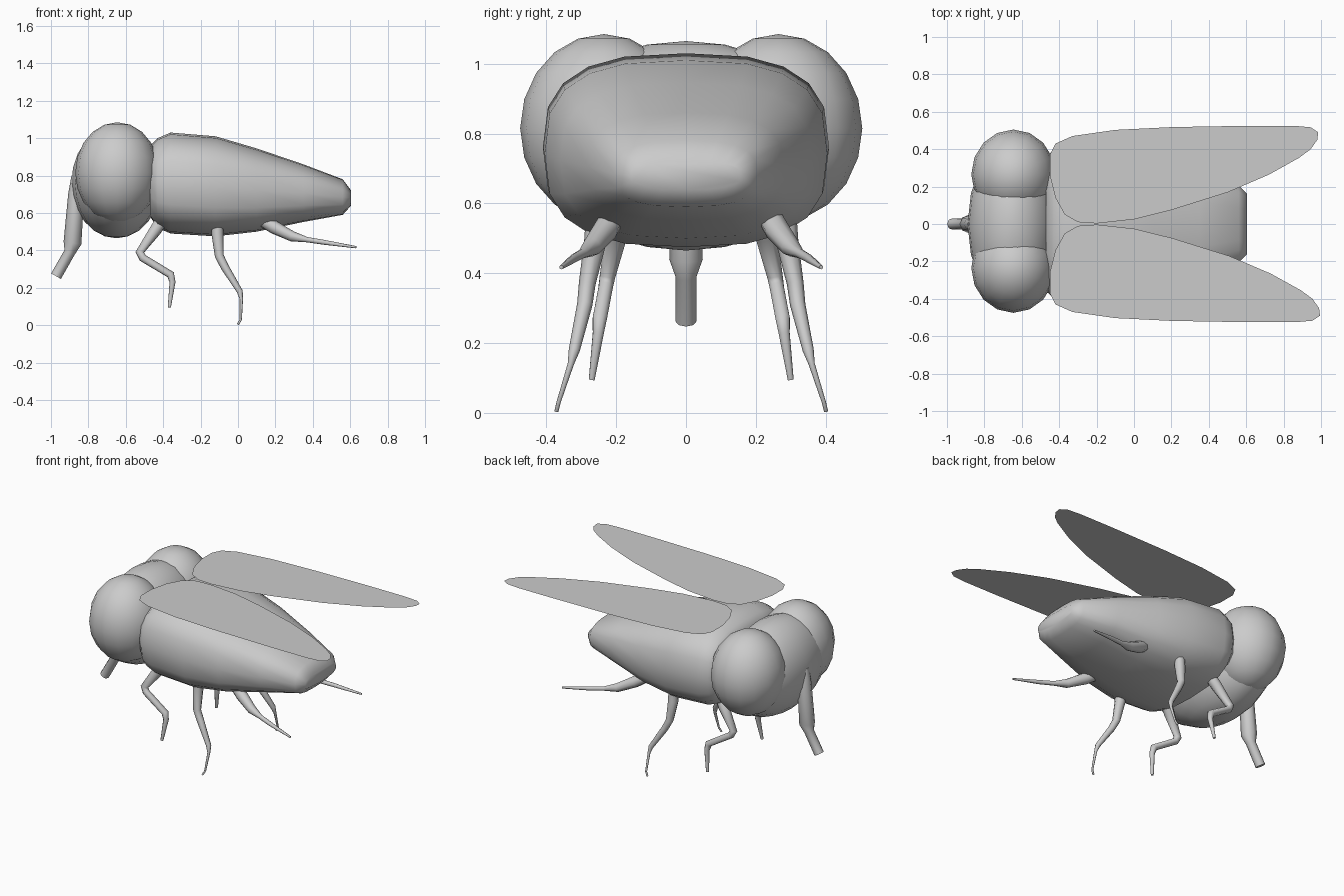
import bpy, bmesh, math

if "Cube" in bpy.data.objects:
    bpy.data.objects.remove(bpy.data.objects["Cube"])

MID = 0.015  # plane of symmetry for eyes and legs


def finish(bm, name, smooth=True):
    mesh = bpy.data.meshes.new(name)
    bm.to_mesh(mesh)
    bm.free()
    for p in mesh.polygons:
        p.use_smooth = smooth
    ob = bpy.data.objects.new(name, mesh)
    bpy.context.collection.objects.link(ob)
    return ob


def ellipsoid(name, centre, radii, seg, rings):
    bm = bmesh.new()
    bmesh.ops.create_uvsphere(bm, u_segments=seg, v_segments=rings, radius=1)
    bmesh.ops.scale(bm, vec=radii, verts=bm.verts)
    bmesh.ops.translate(bm, vec=centre, verts=bm.verts)
    return finish(bm, name)


def tube(name, points):
    """Tapered tube through (x, y, z, radius) points."""
    cu = bpy.data.curves.new(name, 'CURVE')
    cu.dimensions = '3D'
    cu.bevel_depth = 1.0
    cu.bevel_resolution = 2
    cu.use_fill_caps = True
    sp = cu.splines.new('POLY')
    sp.points.add(len(points) - 1)
    for p, (x, y, z, r) in zip(sp.points, points):
        p.co = (x, y, z, 1)
        p.radius = r
    sp.use_smooth = True
    ob = bpy.data.objects.new(name, cu)
    bpy.context.collection.objects.link(ob)
    return ob


def spow(v, e):
    return math.copysign(abs(v) ** e, v)


# Body: rounded-box sections (x, half width, bottom, top) lofted to the tail
sections = [(-0.47, 0.36, 0.58, 0.96), (-0.43, 0.395, 0.52, 1.0),
            (-0.36, 0.41, 0.49, 1.03), (-0.12, 0.405, 0.475, 1.01),
            (0.10, 0.36, 0.50, 0.945), (0.35, 0.28, 0.552, 0.86),
            (0.56, 0.205, 0.59, 0.78), (0.605, 0.16, 0.64, 0.72)]
N = 20
bm = bmesh.new()
rings = []
for x, hy, z0, z1 in sections:
    ring = []
    for i in range(N):
        a = 2 * math.pi * i / N
        ring.append(bm.verts.new((x, hy * spow(math.cos(a), 0.72),
                                  (z0 + z1) / 2 + (z1 - z0) / 2 * spow(math.sin(a), 0.72))))
    rings.append(ring)
for r0, r1 in zip(rings, rings[1:]):
    for i in range(N):
        j = (i + 1) % N
        bm.faces.new((r0[i], r0[j], r1[j], r1[i]))
bm.faces.new(rings[0])
bm.faces.new(rings[-1])
bmesh.ops.recalc_face_normals(bm, faces=bm.faces)
finish(bm, "body")

# Head and eyes
ellipsoid("head", (-0.65, 0, 0.765), (0.24, 0.43, 0.30), 16, 12)
for side, s in (("left", -1), ("right", 1)):
    ellipsoid(side + "_eye", (-0.645, MID + s * 0.25, 0.815), (0.225, 0.24, 0.27), 16, 10)

# Proboscis
tube("proboscis", [(-0.86, 0, 0.80, 0.03), (-0.865, 0, 0.70, 0.043), (-0.885, 0, 0.44, 0.048),
                   (-0.90, 0, 0.39, 0.03), (-0.973, 0, 0.262, 0.03)])

# Legs: y is the distance from the plane of symmetry
legs = {
    "front_leg": [(-0.40, 0.20, 0.57, 0.035), (-0.44, 0.215, 0.51, 0.034), (-0.525, 0.24, 0.39, 0.024),
                  (-0.51, 0.245, 0.36, 0.022), (-0.36, 0.262, 0.27, 0.022),
                  (-0.35, 0.266, 0.23, 0.017), (-0.367, 0.285, 0.095, 0.009)],
    "middle_leg": [(-0.11, 0.27, 0.56, 0.032), (-0.11, 0.275, 0.49, 0.032), (-0.10, 0.298, 0.37, 0.024),
                   (-0.07, 0.305, 0.31, 0.022), (0.01, 0.335, 0.18, 0.016),
                   (0.018, 0.345, 0.14, 0.009), (0.015, 0.38, 0.03, 0.006), (0.0, 0.386, 0.005, 0.006)],
    "hind_leg": [(0.12, 0.22, 0.57, 0.035), (0.19, 0.245, 0.525, 0.036), (0.29, 0.285, 0.475, 0.028),
                 (0.37, 0.31, 0.457, 0.014), (0.46, 0.335, 0.443, 0.013), (0.632, 0.372, 0.417, 0.006)],
}
for name, pts in legs.items():
    for side, s in (("left", -1), ("right", 1)):
        tube(side + "_" + name, [(x, MID + s * y, z, r) for x, y, z, r in pts])

# Wings: flat, paper-thin sheets above the body
outline = [(-0.45, 0.26), (-0.45, 0.37), (-0.42, 0.43), (-0.33, 0.47), (-0.1, 0.503), (0.2, 0.518),
           (0.6, 0.525), (0.85, 0.525), (0.94, 0.517), (0.98, 0.49), (0.975, 0.45), (0.94, 0.40),
           (0.88, 0.355), (0.72, 0.265), (0.5, 0.17), (0.2, 0.075), (0, 0.025), (-0.2, 0.003),
           (-0.3, 0.01), (-0.37, 0.05), (-0.42, 0.14)]
for side, s, k in (("left", -1, 1.015), ("right", 1, 1.005)):
    bm = bmesh.new()
    f = bm.faces.new([bm.verts.new((x * k if x > 0 else x, s * y, 1.067)) for x, y in outline])
    f.normal_update()
    if f.normal.z < 0:
        f.normal_flip()
    finish(bm, side + "_wing", False)
